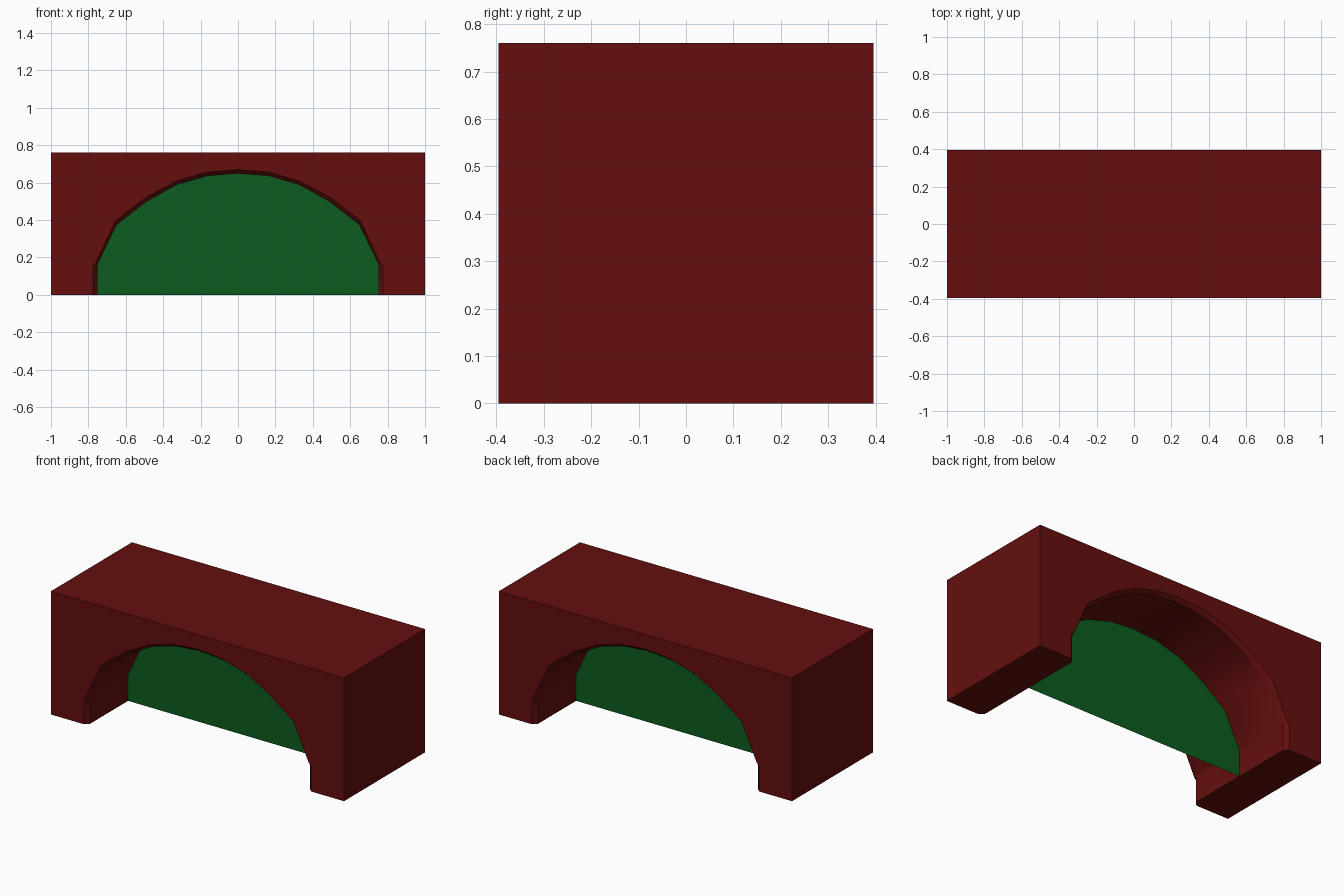
import bpy, bmesh, math

if "Cube" in bpy.data.objects:
    bpy.data.objects.remove(bpy.data.objects["Cube"])

HALF_W, HALF_D, HEIGHT, CHAMFER = 1.0, 0.395, 0.76, 0.025

# Right half of the arch outline, from floor to crown (x, z)
INNER = [(0.75, 0), (0.75, 0.16), (0.746, 0.173), (0.648, 0.375), (0.49, 0.497),
         (0.33, 0.587), (0.165, 0.635), (0, 0.648)]
OUTER = [(0.775, 0), (0.775, 0.155), (0.76, 0.172), (0.655, 0.397), (0.49, 0.523),
         (0.33, 0.608), (0.165, 0.656), (0, 0.67)]


def mirrored(half):
    return half + [(-x, z) for x, z in reversed(half[:-1])]


def material(name, colour):
    mat = bpy.data.materials.new(name)
    mat.diffuse_color = (*colour, 1)
    mat.use_nodes = True
    mat.node_tree.nodes["Principled BSDF"].inputs["Base Color"].default_value = mat.diffuse_color
    return mat


def finish(bm, name, mat):
    bmesh.ops.recalc_face_normals(bm, faces=bm.faces)
    mesh = bpy.data.meshes.new(name)
    bm.to_mesh(mesh)
    bm.free()
    mesh.materials.append(mat)
    obj = bpy.data.objects.new(name, mesh)
    bpy.context.collection.objects.link(obj)
    return obj


# Block with a chamfered arch tunnel running front to back
bm = bmesh.new()
rings = [[bm.verts.new((x, y, z)) for x, z in mirrored(half)]
         for half, y in ((OUTER, -HALF_D), (INNER, -HALF_D + CHAMFER),
                         (INNER, HALF_D - CHAMFER), (OUTER, HALF_D))]
for a, b in zip(rings, rings[1:]):
    for i in range(len(a) - 1):
        bm.faces.new((a[i], a[i + 1], b[i + 1], b[i]))

# Outer shell corners: left foot, left top, right top, right foot
corners = [(-HALF_W, 0), (-HALF_W, HEIGHT), (HALF_W, HEIGHT), (HALF_W, 0)]
front, back = [[bm.verts.new((x, y, z)) for x, z in corners] for y in (-HALF_D, HALF_D)]
bm.faces.new(rings[0] + front)
bm.faces.new(rings[-1] + back)
for i in range(3):
    bm.faces.new((front[i], front[i + 1], back[i + 1], back[i]))

# Undersides of the two legs
for end, corner in ((0, 3), (-1, 0)):
    bm.faces.new([front[corner]] + [r[end] for r in rings] + [back[corner]])
block = finish(bm, "arch_block", material("dark_red", (0.13, 0.0045, 0.0045)))

bpy.context.view_layer.objects.active = block
block.select_set(True)
bpy.ops.object.shade_smooth_by_angle(angle=math.radians(30))

# Thin panel closing the opening at mid depth
bm = bmesh.new()
bm.faces.new([bm.verts.new((x, 0, z)) for x, z in mirrored(INNER)])
finish(bm, "arch_panel", material("green", (0.004, 0.107, 0.013)))
